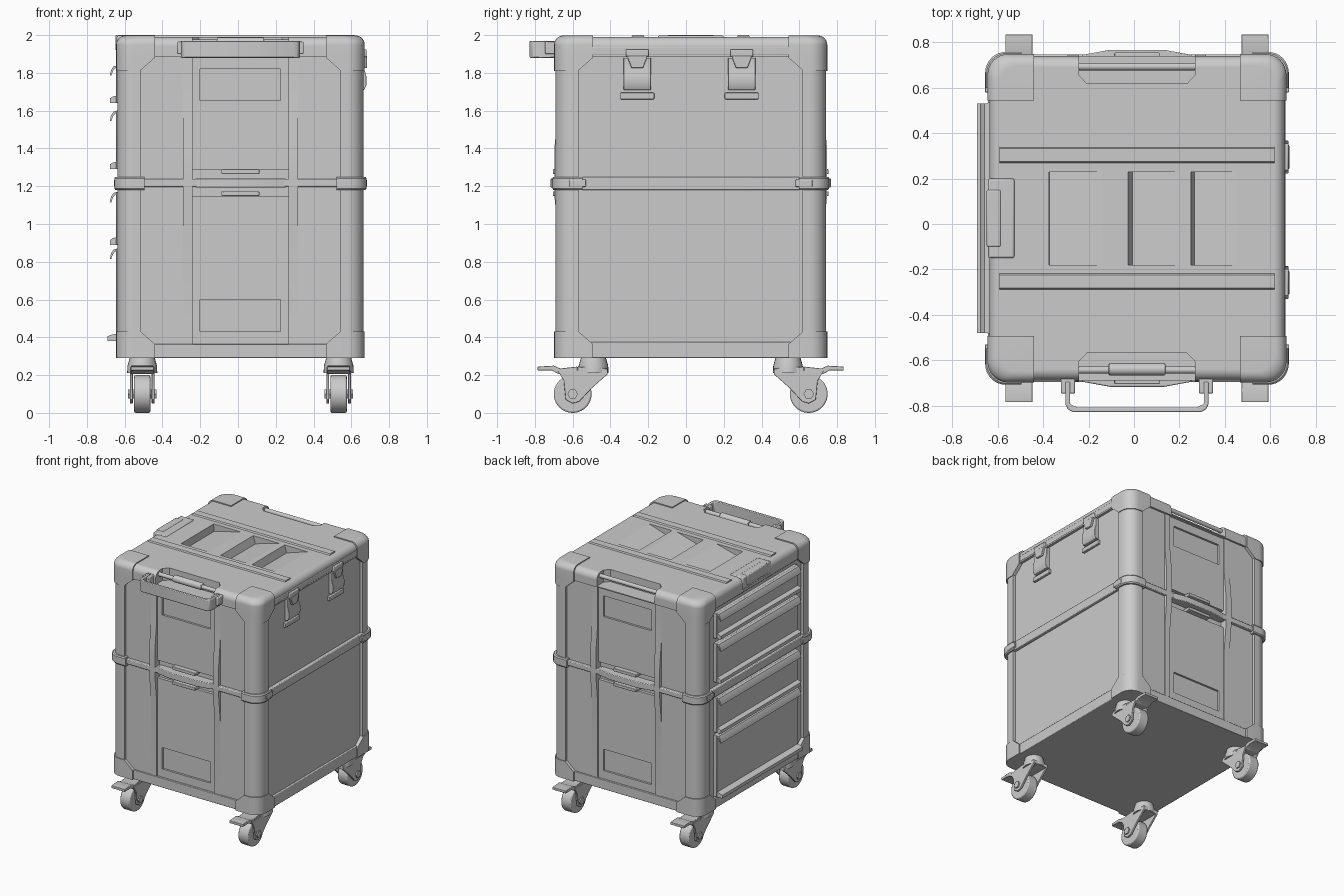
import bpy, bmesh, math
from mathutils import Vector

cube = bpy.data.objects.get("Cube")
if cube:
    bpy.data.objects.remove(cube, do_unlink=True)

mat = bpy.data.materials.new("plain grey")
mat.use_nodes = True
grey = (0.6, 0.6, 0.6, 1)
mat.diffuse_color = grey
mat.node_tree.nodes["Principled BSDF"].inputs["Base Color"].default_value = grey

OFF = Vector((0.013, 0.025, 0))   # centre of the cabinet
HX, HY = 0.655, 0.72              # half width and half depth
BASE, TOP = 0.29, 1.99


def activate(ob):
    bpy.ops.object.select_all(action="DESELECT")
    ob.select_set(True)
    bpy.context.view_layer.objects.active = ob


def finish(name, bm, bevel):
    bmesh.ops.recalc_face_normals(bm, faces=bm.faces[:])
    me = bpy.data.meshes.new(name)
    bm.to_mesh(me)
    bm.free()
    ob = bpy.data.objects.new(name, me)
    bpy.context.collection.objects.link(ob)
    me.materials.append(mat)
    ob.location = OFF
    if bevel:
        m = ob.modifiers.new("bevel", "BEVEL")
        m.width, m.segments = bevel, 2
    activate(ob)
    bpy.ops.object.shade_smooth_by_angle(angle=math.radians(35))
    return ob


def loft(name, rings, bevel=0):
    bm = bmesh.new()
    vs = [[bm.verts.new(p) for p in r] for r in rings]
    n = len(vs[0])
    for a, b in zip(vs, vs[1:]):
        for i in range(n):
            j = (i + 1) % n
            bm.faces.new((a[i], a[j], b[j], b[i]))
    bm.faces.new(vs[0])
    bm.faces.new(vs[-1])
    return finish(name, bm, bevel)


def prism(name, pts, lo, hi, axis="x", bevel=0):
    """Extrude a 2D outline along an axis."""
    put = {"x": lambda p, t: (t, p[0], p[1]),
           "y": lambda p, t: (p[0], t, p[1]),
           "z": lambda p, t: (p[0], p[1], t)}[axis]
    return loft(name, [[put(p, t) for p in pts] for t in (lo, hi)], bevel)


def box(name, x, y, z, bevel=0):
    return prism(name, [(x[0], y[0]), (x[1], y[0]), (x[1], y[1]), (x[0], y[1])],
                 z[0], z[1], "z", bevel)


def span(s, a, b):
    return (s * a, s * b)


def cylinder_x(name, x, y, z, r, half, sides=32, bevel=0):
    ring = [(y + r * math.cos(math.tau * i / sides), z + r * math.sin(math.tau * i / sides))
            for i in range(sides)]
    return prism(name, ring, x - half, x + half, "x", bevel)


def cut(ob, cutters):
    activate(ob)
    for cutter in cutters:
        cutter.hide_render = True
        m = ob.modifiers.new("cut", "BOOLEAN")
        m.object, m.solver = cutter, "EXACT"
        bpy.ops.object.modifier_apply(modifier=m.name)
        bpy.data.objects.remove(cutter, do_unlink=True)
    bpy.ops.object.shade_smooth_by_angle(angle=math.radians(12))
    ob.modifiers.new("even_normals", "WEIGHTED_NORMAL").keep_sharp = True


def corner(name, sx, sy, sections, grow=0, r=0.09):
    """Rounded corner block; each section is height, extent, inset."""
    rings = []
    for z, e, d in sections:
        pts = [(e, d)]
        for i in range(9):
            a = math.radians(90 * i / 8)
            pts.append((d + r * (1 - math.sin(a)), d + r * (1 - math.cos(a))))
        pts += [(d, e), (e, e)]
        rings.append([(sx * (HX + grow - u), sy * (HY + grow - v), z) for u, v in pts])
    return loft(name, rings)


def lid_ring(z, d, r=0.09):
    pts = []
    for k, (sx, sy) in enumerate([(1, 1), (-1, 1), (-1, -1), (1, -1)]):
        for i in range(10):
            a = math.radians(90 * (k + i / 9))
            pts.append((sx * (0.65 - d - r) + r * math.cos(a),
                        sy * (0.714 - d - r) + r * math.sin(a), z))
    return pts


# Core cabinet with sunk walls, and a rail around its foot
box("cabinet_core", (-0.63, 0.63), (-0.668, 0.668), (BASE, 1.89))
for s in (-1, 1):
    box("base_end_rail", (-0.5, 0.5), span(s, 0.6, 0.708), (BASE, 0.365), 0.004)
    box("base_side_rail", span(s, 0.6, 0.648), (-0.56, 0.56), (BASE, 0.375), 0.004)

# Lid with carry notches and stepped pockets
rounding = [(TOP - 0.05 + 0.05 * math.sin(a), 0.05 - 0.05 * math.cos(a))
            for a in [math.radians(9 * i) for i in range(11)]]
lid = loft("lid", [lid_ring(z, d) for z, d in [(1.885, 0)] + rounding])
cutters = [prism("notch_cutter", [(-0.255, s * 0.8), (-0.255, s * 0.63), (-0.22, s * 0.593),
                                  (0.22, s * 0.593), (0.255, s * 0.63), (0.255, s * 0.8)],
                 1.893, 2.1, "z") for s in (-1, 1)]
for x0, x1, lean in ((-0.388, -0.15, 0.002), (-0.04, 0.19, 0.02), (0.237, 0.44, 0.016)):
    cutters.append(prism("pocket_cutter", [(x0, 2.02), (x0, TOP), (x0 + lean, TOP - 0.06),
                                           (x1, TOP), (x1, 2.02)], -0.205, 0.205, "y"))
cut(lid, cutters)
for s in (-1, 1):
    prism("lid_rib", [(s * 0.238, TOP - 0.01), (s * 0.25, 2.0), (s * 0.308, 2.0),
                      (s * 0.318, TOP - 0.01)], -0.605, 0.605, "x")
    cylinder_x("carry_bar", 0, s * 0.668, 1.96, 0.016, 0.257, 20)
cylinder_x("carry_grip", 0, -0.665, 1.96, 0.027, 0.125, 20, 0.005)
box("lid_hinge_plate", (-0.655, -0.54), (-0.175, 0.175), (1.9, 1.997), 0.008)
box("lid_hinge_tab", (-0.662, -0.6), (-0.125, 0.125), (1.92, 2.0), 0.006)
box("side_lid_rim", (0.6, 0.652), (-0.53, 0.53), (1.895, 1.94), 0.006)
box("drawer_top_rail", (-0.65, -0.6), (-0.53, 0.53), (1.875, 1.93), 0.006)

# Corner posts, caps and seam brackets
cap_top = [(1.81, 0.125, 0), (1.88, 0.205, 0)] + [(z + 0.008, 0.205, d) for z, d in rounding]
for sx in (-1, 1):
    for sy in (-1, 1):
        corner("corner_post", sx, sy, [(0.4, 0.125, 0), (1.85, 0.125, 0)], -0.003)
        corner("bottom_cap", sx, sy, [(BASE, 0.205, 0), (0.365, 0.205, 0), (0.43, 0.13, 0)], 0.003)
        corner("top_cap", sx, sy, cap_top, 0.003)
        corner("seam_bracket", sx, sy, [(1.18, 0.16, 0.006), (1.188, 0.16, 0),
                                        (1.242, 0.16, 0), (1.25, 0.16, 0.006)], 0.013)
        box("seam_clip", span(sx, 0.62, 0.67), span(sy, 0.555, 0.645), (1.197, 1.235), 0.004)

# Seam rails around the middle
for s in (-1, 1):
    box("seam_side_rail", span(s, 0.62, 0.655), (-0.6, 0.6), (1.18, 1.25), 0.006)
    box("seam_end_rail", (-0.58, 0.58), span(s, 0.65, 0.722), (1.197, 1.238), 0.006)

# Front and back walls, alike
for s in (-1, 1):
    for sx in (-1, 1):
        box("wall_panel", span(sx, 0.3, 0.56), span(s, 0.64, 0.698), (0.36, 1.89))
        prism("wall_rib", [(s * 0.65, 0.36), (s * 0.702, 0.36), (s * 0.702, 0.95), (s * 0.722, 1.15),
                           (s * 0.722, 1.4), (s * 0.702, 1.6), (s * 0.702, 1.89), (s * 0.65, 1.89)],
              *sorted(span(sx, 0.255, 0.305)), "x")
    for name, z0, z1, w0, w1 in (("upper_panel", 1.285, 1.89, 1.655, 1.82),
                                 ("lower_panel", 0.36, 1.145, 0.43, 0.6)):
        panel = box(name, (-0.257, 0.257), span(s, 0.65, 0.692), (z0, z1))
        cut(panel, [box("window_cutter", (-0.213, 0.213), span(s, 0.676, 0.8), (w0, w1))])
    # Bulged middle grip and its catches
    prism("seam_grip", [(-0.24, s * 0.65), (-0.24, s * 0.72), (-0.12, s * 0.742),
                        (0.12, s * 0.742), (0.24, s * 0.72), (0.24, s * 0.65)],
          1.193, 1.242, "z", 0.005)
    for z in (1.148, 1.265):
        box("seam_catch", (-0.1, 0.1), span(s, 0.65, 0.73), (z, z + 0.025), 0.004)

# Drawers with curled lip and foot flange
for z0, z1 in ((0.38, 0.87), (0.89, 1.17), (1.29, 1.6), (1.64, 1.84)):
    box("drawer_front", (-0.658, -0.6), (-0.51, 0.51), (z0, z1), 0.004)
    prism("drawer_lip", [(-0.65, z1), (-0.672, z1 - 0.005), (-0.685, z1 - 0.025), (-0.692, z1 - 0.055),
                         (-0.684, z1 - 0.055), (-0.675, z1 - 0.03), (-0.662, z1 - 0.015),
                         (-0.65, z1 - 0.015)], -0.505, 0.505, "y")
    out = 0.704 if z0 < 0.5 else 0.69
    prism("drawer_flange", [(-0.65, z0), (-out, z0), (-out, z0 + 0.026), (-0.675, z0 + 0.036),
                            (-0.65, z0 + 0.04)], -0.505, 0.505, "y")

# Side latches
for y in (-0.283, 0.27):
    box("latch_foot", (0.62, 0.65), (y - 0.09, y + 0.09), (1.66, 1.695), 0.004)
    prism("latch_strap", [(0.62, 1.71), (0.655, 1.71), (0.667, 1.735), (0.667, 1.78),
                          (0.655, 1.82), (0.655, 1.88), (0.62, 1.88)], y - 0.072, y + 0.072, "y", 0.003)
    box("latch_hook", (0.62, 0.668), (y - 0.06, y + 0.06), (1.885, 1.925), 0.006)
    prism("latch_tongue", [(y - 0.055, 1.89), (y + 0.055, 1.89), (y + 0.03, 1.825),
                           (y - 0.03, 1.825)], 0.63, 0.671, "x", 0.004)

# Front pull handle: a U-shaped strip on two brackets
strip = []
for d in (0, 0.02):
    side = [(0.315 - d, -0.72), (0.315 - d, -0.818), (0.306 - d, -0.84 + d * 0.9),
            (0.283 - d, -0.853 + d)]
    half = side + [(-x, y) for x, y in reversed(side)]
    strip += half if d == 0 else half[::-1]
prism("pull_handle", strip, 1.88, 1.97, "z", 0.005)
for sx in (-1, 1):
    box("handle_bracket", span(sx, 0.273, 0.335), (-0.772, -0.69), (1.9, 1.965), 0.006)

# Casters with fork, swivel and brake pedal
for sx in (-1, 1):
    x = sx * 0.52
    for s in (-1, 1):
        cylinder_x("wheel", x, s * 0.625, 0.1, 0.1, 0.043, 40, 0.008)
        cylinder_x("axle_bolt", x, s * 0.625, 0.1, 0.028, 0.075, 6)
        fork = [(0.705, 0.225), (0.44, 0.225), (0.44, 0.205), (0.53, 0.125), (0.59, 0.06),
                (0.625, 0.05), (0.662, 0.07), (0.672, 0.17)]
        for k in (-1, 1):
            prism("caster_fork", [(s * y, z) for y, z in fork],
                  x + k * 0.05, x + k * 0.065, "x", 0.002)
        prism("fork_crown", [(s * y, z) for y, z in
                             ((0.6, 0.205), (0.6, 0.245), (0.44, 0.235), (0.44, 0.205))],
              x - 0.065, x + 0.065, "x", 0.004)
        rings = [[(x + r * math.cos(math.tau * i / 24), s * 0.515 + r * math.sin(math.tau * i / 24), z)
                  for i in range(24)] for z, r in ((0.21, 0.08), (0.25, 0.078), (0.292, 0.066))]
        loft("swivel", rings)
        prism("brake_pedal", [(s * y, z) for y, z in
                              ((0.6, 0.21), (0.7, 0.205), (0.735, 0.225), (0.81, 0.225), (0.81, 0.245),
                               (0.725, 0.25), (0.69, 0.235), (0.6, 0.245))],
              x - 0.06, x + 0.06, "x", 0.003)
